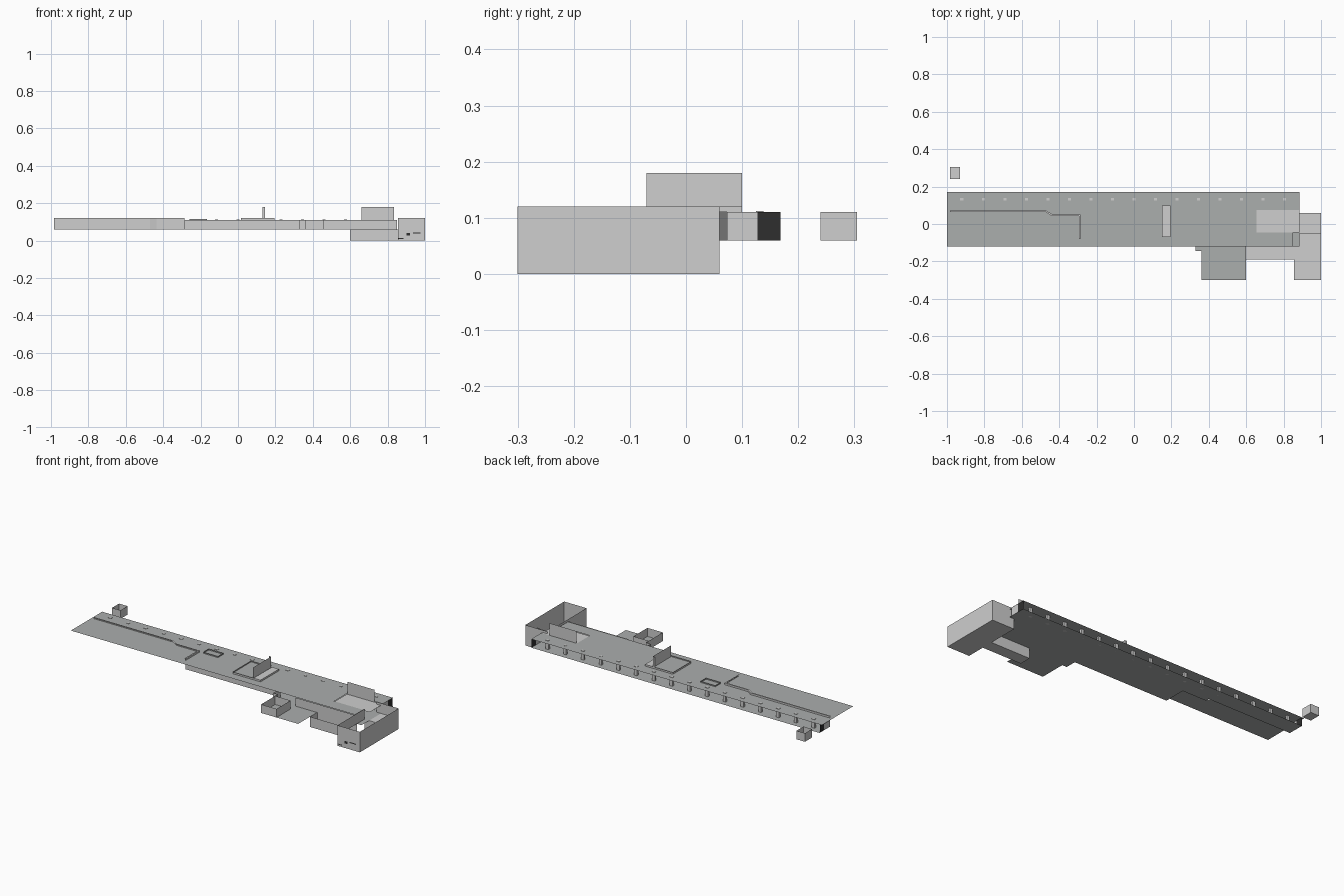
import bpy

if "Cube" in bpy.data.objects:
    bpy.data.objects.remove(bpy.data.objects["Cube"])

def material(name, rgb):
    m = bpy.data.materials.new(name)
    m.diffuse_color = (*rgb, 1)
    m.use_nodes = True
    m.node_tree.nodes["Principled BSDF"].inputs["Base Color"].default_value = m.diffuse_color
    return m

LIGHT = material("light_grey", (0.62, 0.62, 0.62))
GREY = material("floor_grey", (0.41, 0.425, 0.42))
BLACK = material("black", (0.028, 0.028, 0.028))

def mesh(name, verts, faces, mat):
    me = bpy.data.meshes.new(name)
    me.from_pydata(verts, [], faces)
    me.materials.append(mat)
    ob = bpy.data.objects.new(name, me)
    bpy.context.collection.objects.link(ob)
    return ob

def sheet(name, x0, x1, y0, y1, z, mat):
    """Flat horizontal rectangle."""
    return mesh(name, [(x0, y0, z), (x1, y0, z), (x1, y1, z), (x0, y1, z)], [(0, 1, 2, 3)], mat)

def wall(name, path, z0, z1, mat=LIGHT, closed=False):
    """Thin vertical wall along a plan path."""
    n = len(path)
    verts = [(x, y, z) for z in (z0, z1) for x, y in path]
    faces = [(i, (i + 1) % n, n + (i + 1) % n, n + i) for i in range(n if closed else n - 1)]
    return mesh(name, verts, faces, mat)

def rect(x0, x1, y0, y1):
    return [(x0, y0), (x1, y0), (x1, y1), (x0, y1)]

def block(name, x0, x1, y0, y1, z0, z1, mat=LIGHT):
    verts = [(x, y, z) for z in (z0, z1) for x, y in rect(x0, x1, y0, y1)]
    faces = [(3, 2, 1, 0), (4, 5, 6, 7)] + [(i, (i + 1) % 4, 4 + (i + 1) % 4, 4 + i) for i in range(4)]
    return mesh(name, verts, faces, mat)

F, C = 0.06, 0.11  # floor and ceiling heights

# ceiling, with an opening for the stairwell
sheet("ceiling_main", -1, 0.655, -0.12, 0.17, C, GREY)
sheet("ceiling_back", 0.655, 0.885, 0.075, 0.17, C, GREY)
sheet("ceiling_front", 0.655, 0.85, -0.12, -0.045, C, GREY)
sheet("stair_landing", 0.655, 0.885, -0.045, 0.075, C - 0.003, LIGHT)

# floors
sheet("corridor_floor", -0.985, -0.44, 0.073, 0.17, F, GREY)
sheet("corridor_floor_wide", -0.44, -0.285, 0.05, 0.17, F, GREY)
sheet("hall_floor", -0.285, 0.6, -0.08, 0.17, F, GREY)
sheet("hall_floor_end", 0.6, 0.885, -0.12, 0.17, F, GREY)
sheet("porch_floor", 0.33, 0.6, -0.145, -0.08, F, GREY)
sheet("annex_floor", 0.36, 0.6, -0.3, -0.145, F, GREY)

# stepped corridor wall, its thin coping, and the hall walls
path = [(-0.985, 0.073), (-0.47, 0.073), (-0.435, 0.05), (-0.285, 0.05), (-0.285, -0.08)]
wall("corridor_wall", path, F, 0.12)
inner = [(-0.985, 0.065), (-0.475, 0.065), (-0.44, 0.042), (-0.293, 0.042), (-0.293, -0.08)]
n = len(path)
mesh("wall_coping", [(x, y, 0.12) for x, y in path + inner],
     [(i, n + i, n + i + 1, i + 1) for i in range(n - 1)], LIGHT)
wall("hall_front_wall", [(-0.285, -0.08), (0.33, -0.08), (0.33, -0.145), (0.36, -0.145), (0.36, -0.3)], F, C)
wall("hall_end_wall", [(0.46, -0.125), (0.85, -0.125)], F, C)
wall("west_end_wall", [(-0.985, 0.073), (-0.985, 0.127)], F, C)
wall("east_end_wall", [(0.884, 0.073), (0.884, 0.127)], F, C)
for side, x in (("west", -0.985), ("east", 0.884)):
    wall(side + "_exit_door", [(x, 0.127), (x, 0.168)], F, C, BLACK)

# colonnade along the open back side
for i in range(16):
    x = -0.92 + i * 0.115
    block("pillar", x - 0.009, x + 0.009, 0.125, 0.138, F, C + 0.002)

# open boxes: annex booth and the detached back booth
wall("annex_booth", rect(0.36, 0.46, -0.3, -0.17), F, C, LIGHT, True)
wall("back_booth", rect(-0.985, -0.93, 0.24, 0.305), F, C, LIGHT, True)
sheet("back_booth_floor", -0.985, -0.93, 0.24, 0.305, F, LIGHT)

# roof items
wall("roof_curb", rect(-0.26, -0.165, 0.05, 0.1), C, 0.117, GREY, True)
wall("roof_panel", [(0.145, -0.07), (0.145, 0.1)], C, 0.18)
wall("roof_panel_returns", [(0.145, 0.1), (0.13, 0.1)], C, 0.18)
wall("roof_box", rect(0.015, 0.195, -0.07, 0.1), C, 0.12, LIGHT, True)
sheet("roof_box_step", 0.15, 0.195, -0.07, 0.1, 0.12, LIGHT)
sheet("roof_box_top", 0.015, 0.145, -0.07, 0.1, 0.114, GREY)
wall("stair_back_panel", [(0.66, 0.073), (0.835, 0.073)], F, 0.18)

# sunken passage
sheet("passage_floor", 0.6, 0.855, -0.19, -0.12, 0, LIGHT)
wall("passage_walls", [(0.855, -0.19), (0.6, -0.19), (0.6, -0.12), (0.855, -0.12)], 0, F)

# sunken end room, open on top
sheet("room_floor", 0.855, 1, -0.3, 0.06, 0, LIGHT)
wall("room_outer_walls", [(0.855, -0.3), (1, -0.3), (1, 0.06), (0.855, 0.06)], 0, 0.12)
wall("room_west_wall", [(0.855, -0.3), (0.855, -0.19)], 0, 0.12)
wall("room_west_wall_upper", [(0.855, -0.19), (0.855, -0.05)], F, 0.12)
sheet("room_landing", 0.855, 1, -0.05, 0.06, F, LIGHT)
wall("room_landing_front", [(0.855, -0.05), (1, -0.05)], 0, F)

# small dark marks on the room front
for x0, x1, z0, z1 in ((0.855, 0.885, 0.009, 0.014), (0.9, 0.92, 0.027, 0.042), (0.935, 0.975, 0.038, 0.044)):
    wall("room_front_mark", [(x0, -0.301), (x1, -0.301)], z0, z1, BLACK)
